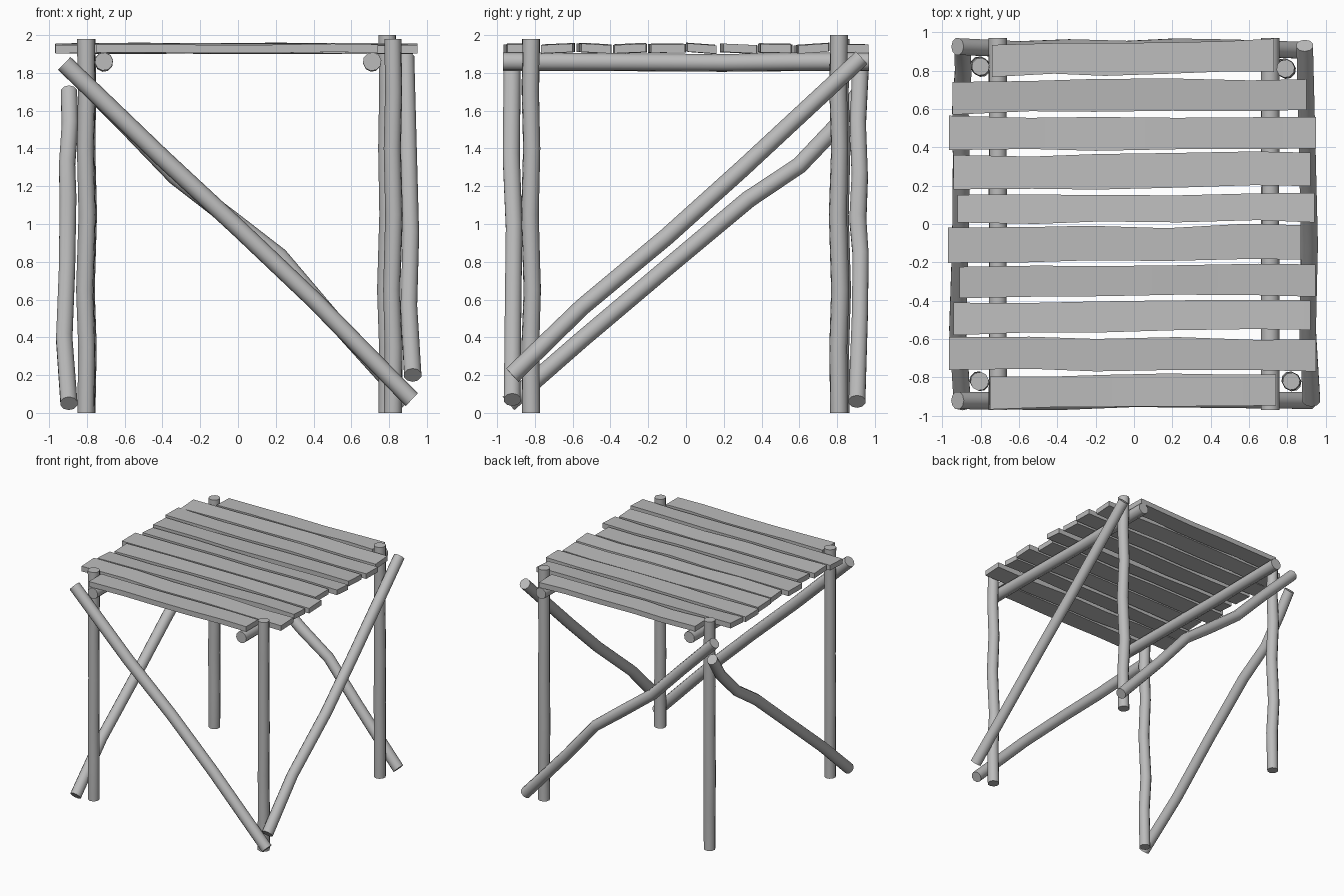
import bpy, bmesh, math, random
from mathutils import Vector

random.seed(4)
cube = bpy.data.objects.get("Cube")
if cube:
    bpy.data.objects.remove(cube)

wood = bpy.data.materials.new("grey_wood")
wood.use_nodes = True
GREY = (0.5, 0.5, 0.5, 1)
wood.diffuse_color = GREY
wood.node_tree.nodes["Principled BSDF"].inputs["Base Color"].default_value = GREY


def finish(name, bm):
    bmesh.ops.recalc_face_normals(bm, faces=bm.faces)
    mesh = bpy.data.meshes.new(name)
    bm.to_mesh(mesh)
    bm.free()
    mesh.materials.append(wood)
    obj = bpy.data.objects.new(name, mesh)
    bpy.context.collection.objects.link(obj)
    bpy.ops.object.select_all(action="DESELECT")
    obj.select_set(True)
    bpy.context.view_layer.objects.active = obj
    bpy.ops.object.shade_smooth_by_angle(angle=math.radians(40))


def loft(name, rings):
    """Skin a list of equal-length point rings and cap both ends."""
    bm = bmesh.new()
    rows = [[bm.verts.new(p) for p in ring] for ring in rings]
    n = len(rows[0])
    for a, b in zip(rows, rows[1:]):
        for i in range(n):
            j = (i + 1) % n
            bm.faces.new((a[i], a[j], b[j], b[i]))
    bm.faces.new(rows[0])
    bm.faces.new(rows[-1])
    finish(name, bm)


def log(name, path, radius=0.046, sides=10):
    """Round pole along a slightly bent path, ends cut square."""
    pts = [Vector(p) for p in path]
    axis = (pts[-1] - pts[0]).normalized()
    u = axis.orthogonal().normalized()
    v = axis.cross(u)
    rings = []
    for p in pts:
        r = radius * random.uniform(0.96, 1.04)
        rings.append([p + r * (math.cos(t) * u + math.sin(t) * v)
                      for t in (math.tau * i / sides for i in range(sides))])
    loft(name, rings)


# Upright legs
for name, x, y, top in (("front_right_leg", -0.805, -0.82, 1.98),
                        ("front_left_leg", 0.82, -0.82, 1.98),
                        ("back_right_leg", -0.8, 0.82, 1.98),
                        ("back_left_leg", 0.79, 0.81, 2.0)):
    heights = (0, 0.35, 0.65, 1.05, 1.4, 1.7, top)
    bends = (0, 0.004, -0.006, 0.006, -0.003, 0.004, 0)
    log(name, [(x + b, y - b, z) for z, b in zip(heights, bends)], 0.047)

# Rails carrying the slats
for name, x in (("right_rail", -0.71), ("left_rail", 0.71)):
    log(name, [(x, -0.97, 1.86), (x, -0.4, 1.857), (x, 0.2, 1.853),
               (x, 0.55, 1.858), (x, 0.97, 1.86)], 0.048)

# Diagonal braces, one on each side
log("front_brace", [(-0.92, -0.92, 1.85), (-0.4, -0.925, 1.35), (0, -0.91, 0.98),
                    (0.4, -0.915, 0.6), (0.92, -0.92, 0.07)])
log("back_brace", [(-0.92, 0.925, 1.85), (-0.6, 0.91, 1.53), (-0.33, 0.92, 1.25),
                   (-0.03, 0.91, 1.02), (0.22, 0.925, 0.83), (0.5, 0.92, 0.5),
                   (0.9, 0.905, 0.06)])
log("left_brace", [(0.89, 0.93, 1.88), (0.905, 0.3, 1.295), (0.915, -0.1, 0.935),
                   (0.905, -0.55, 0.56), (0.925, -0.92, 0.2)])
log("right_brace", [(-0.895, 0.92, 1.7), (-0.89, 0.8, 1.52), (-0.905, 0.6, 1.31),
                    (-0.9, 0.33, 1.13), (-0.905, -0.1, 0.77), (-0.92, -0.55, 0.39),
                    (-0.895, -0.94, 0.05)])

# Rough slats: left x, right x, centre y at each end, width
SLATS = ((-0.74, 0.73, 0.85, 0.88, 0.165), (-0.945, 0.9, 0.655, 0.675, 0.165),
         (-0.965, 0.95, 0.475, 0.475, 0.17), (-0.94, 0.92, 0.27, 0.285, 0.175),
         (-0.92, 0.94, 0.08, 0.085, 0.145), (-0.97, 0.87, -0.11, -0.095, 0.175),
         (-0.91, 0.945, -0.305, -0.295, 0.16), (-0.94, 0.92, -0.495, -0.475, 0.16),
         (-0.965, 0.95, -0.675, -0.685, 0.165), (-0.75, 0.74, -0.88, -0.865, 0.165))
for k, (x0, x1, y0, y1, width) in enumerate(SLATS):
    tilt = random.uniform(-0.006, 0.006)
    rings = []
    for t in (0, 0.22, 0.4, 0.62, 0.84, 1):
        x = x0 + (x1 - x0) * t
        y = y0 + (y1 - y0) * t + (random.uniform(-0.008, 0.008) if 0 < t < 1 else 0)
        h = width / 2 + random.uniform(-0.004, 0.005)
        z = 1.929 + (random.uniform(-0.003, 0.005) if 0 < t < 1 else 0)
        rings.append([(x, y - h, z - 0.022 - tilt), (x, y + h, z - 0.022 + tilt),
                      (x, y + h, z + 0.022 + tilt), (x, y - h, z + 0.022 - tilt)])
    loft(f"slat_{k + 1}", rings)
